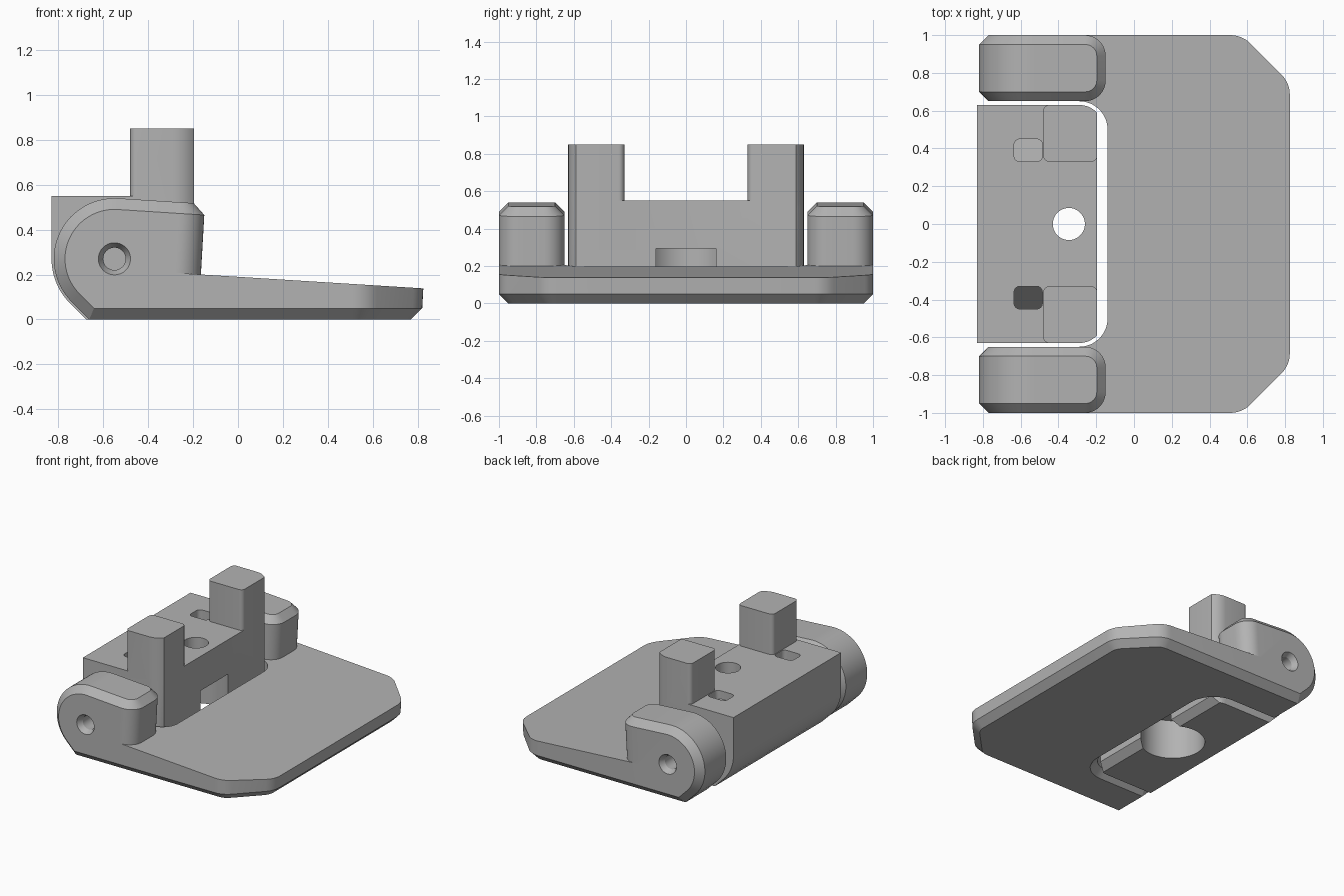
import bpy, bmesh, math
from mathutils import Vector

if "Cube" in bpy.data.objects:
    bpy.data.objects.remove(bpy.data.objects["Cube"])

grey = bpy.data.materials.new("plain grey")
grey.diffuse_color = (0.45, 0.45, 0.45, 1)
grey.use_nodes = True
grey.node_tree.nodes["Principled BSDF"].inputs["Base Color"].default_value = grey.diffuse_color


def hull(name, pts):
    """Solid wrapped around a set of section points."""
    bm = bmesh.new()
    for p in pts:
        bm.verts.new(p)
    bmesh.ops.remove_doubles(bm, verts=bm.verts[:], dist=1e-5)
    res = bmesh.ops.convex_hull(bm, input=bm.verts[:])
    junk = {g for g in res["geom_interior"] + res["geom_unused"]
            if isinstance(g, bmesh.types.BMVert)}
    bmesh.ops.delete(bm, geom=list(junk), context='VERTS')
    bmesh.ops.dissolve_limit(bm, angle_limit=math.radians(0.5),
                             verts=bm.verts[:], edges=bm.edges[:])
    bmesh.ops.recalc_face_normals(bm, faces=bm.faces[:])
    me = bpy.data.meshes.new(name)
    bm.to_mesh(me)
    bm.free()
    me.materials.append(grey)
    ob = bpy.data.objects.new(name, me)
    bpy.context.collection.objects.link(ob)
    return ob


def boolean(target, tool, op):
    mod = target.modifiers.new("bool", 'BOOLEAN')
    mod.operation, mod.solver, mod.object = op, 'EXACT', tool
    bpy.ops.object.select_all(action='DESELECT')
    bpy.context.view_layer.objects.active = target
    target.select_set(True)
    bpy.ops.object.modifier_apply(modifier=mod.name)
    bpy.data.objects.remove(tool)


def arc(cx, cy, r, a0, a1, n=10):
    return [(cx + r * math.cos(math.radians(a0 + (a1 - a0) * i / n)),
             cy + r * math.sin(math.radians(a0 + (a1 - a0) * i / n))) for i in range(n + 1)]


def both(pts):
    """Mirror plan points across y = 0."""
    return pts + [(x, -y) for x, y in pts]


def at(pts, z):
    return [(x, y, z) for x, y in pts]


def round_rod(name, x, y, r0, r1, z0, z1):
    return hull(name, at(arc(x, y, r0, 0, 360, 40), z0) + at(arc(x, y, r1, 0, 360, 40), z1))


def lying_rod(name, x, z, r0, r1, y0, y1):
    return hull(name, [(a, y0, b) for a, b in arc(x, z, r0, 0, 360, 32)] +
                [(a, y1, b) for a, b in arc(x, z, r1, 0, 360, 32)])


# Foot plate: sloped top, cut corners, chamfered underside
def plate_outline(inset, dx=0.0):
    return both([(-0.3, 1 - inset)] + arc(0.51, 0.85, 0.15 - inset, 90, 45, 6)
                + arc(0.675 + dx, 0.685, 0.15 - inset, 45, 0, 6))


top = [(x, y, 0.19 - 0.0625 * x) for x, y in plate_outline(0)]
base = hull("base_plate", at(plate_outline(0.05, -0.005), 0)
            + at(plate_outline(0, -0.005), 0.05) + top)


# Slot for the middle block, flared at the underside
def slot(r):
    return both([(-1, 0.5 + r)] + arc(-0.29, 0.5, r, 90, 0, 12))


boolean(base, hull("slot_cutter", at(slot(0.15), -0.1) + at(slot(0.15), 0.5)), 'DIFFERENCE')
boolean(base, hull("slot_flare", at(slot(0.21), -0.01) + at(slot(0.15), 0.05)), 'DIFFERENCE')


# Hinge ears with chamfered teardrop sides and a rounded front
def ear_points(s):
    pts = []
    for inset, ys in ((0, (0.70, 0.95)), (0.05, (0.65, 1.0))):
        r = 0.27 - inset
        side = arc(-0.55, 0.27, r, 86.4, 225, 28)
        side += [(-0.55 - r * math.sqrt(2) + 0.27 - inset, inset), (-0.3, inset)]
        pts += [(x, s * y, z) for y in ys for x, z in side]
    for z, xf, inset in ((0.15, -0.168, 0), (None, -0.15, 0), (None, -0.147, 0.05)):
        plan = (arc(xf - 0.11, 0.89, 0.11 - inset, 90, 0, 10)
                + arc(xf - 0.11, 0.76, 0.11 - inset, 0, -90, 10))
        for x, y in plan:
            h = z if z else 0.49 + inset - 0.05 + 0.05 * (inset == 0) - 0.0625 * (x + 0.55)
            if z is None and inset:
                h = 0.54 - 0.0625 * (x + 0.55)
            pts.append((x, s * y, h))
    return pts


for s in (1, -1):
    ear = hull("ear", ear_points(s))
    boolean(ear, lying_rod("pin_hole", -0.55, 0.27, 0.05, 0.05, s * 0.6, s * 1.1), 'DIFFERENCE')
    boolean(ear, lying_rod("countersink", -0.55, 0.27, 0.05, 0.077, s * 0.96, s * 1.01),
            'DIFFERENCE')
    boolean(base, ear, 'UNION')

# Middle block: round lower back, cut front corners
corner = [p for p in arc(-0.29, 0.5, 0.13, 90, 43.05, 8)]
plan = both([(-0.7, 0.63)] + corner)
back = [(-0.83, 0.55)] + arc(-0.55, 0.27, 0.28, 180, 225, 12) + [(-0.676, 0)]
pts = at(plan, 0.55) + at(plan, 0.05)
pts += at([(min(x, -0.245), y) for x, y in plan if x > -0.6], 0)
pts += [(x, y, z) for x, z in back for y in (-0.63, 0.63)]
block = hull("middle_block", pts)

# Two upright posts
for s in (1, -1):
    p = (corner + arc(-0.225, 0.36, 0.03, 0, -90, 5) + arc(-0.45, 0.36, 0.03, -90, -180, 5)
         + arc(-0.45, 0.60, 0.03, 180, 90, 5))
    p = [(x, s * y) for x, y in p]
    boolean(block, hull("post", at(p, 0.5) + at(p, 0.85)), 'UNION')

# Screw hole with a wide bore from below
boolean(block, round_rod("screw_hole", -0.345, 0, 0.085, 0.085, -0.1, 0.7), 'DIFFERENCE')
boolean(block, round_rod("bore", -0.345, 0, 0.22, 0.22, -0.1, 0.295), 'DIFFERENCE')

# Slanted square pockets beside the posts
for s in (1, -1):
    q = (arc(-0.515, 0.42, 0.03, 0, 90, 4) + arc(-0.605, 0.42, 0.03, 90, 180, 4)
         + arc(-0.605, 0.36, 0.03, 180, 270, 4) + arc(-0.515, 0.36, 0.03, 270, 360, 4))
    pts = [(x, s * y, 0.6) for x, y in q] + [(x, s * y, 0.49 - 1.2 * (y - 0.33)) for x, y in q]
    boolean(block, hull("pocket", pts), 'DIFFERENCE')

for ob in (base, block):
    bpy.ops.object.select_all(action='DESELECT')
    bpy.context.view_layer.objects.active = ob
    ob.select_set(True)
    bpy.ops.object.shade_smooth_by_angle(angle=math.radians(25))
